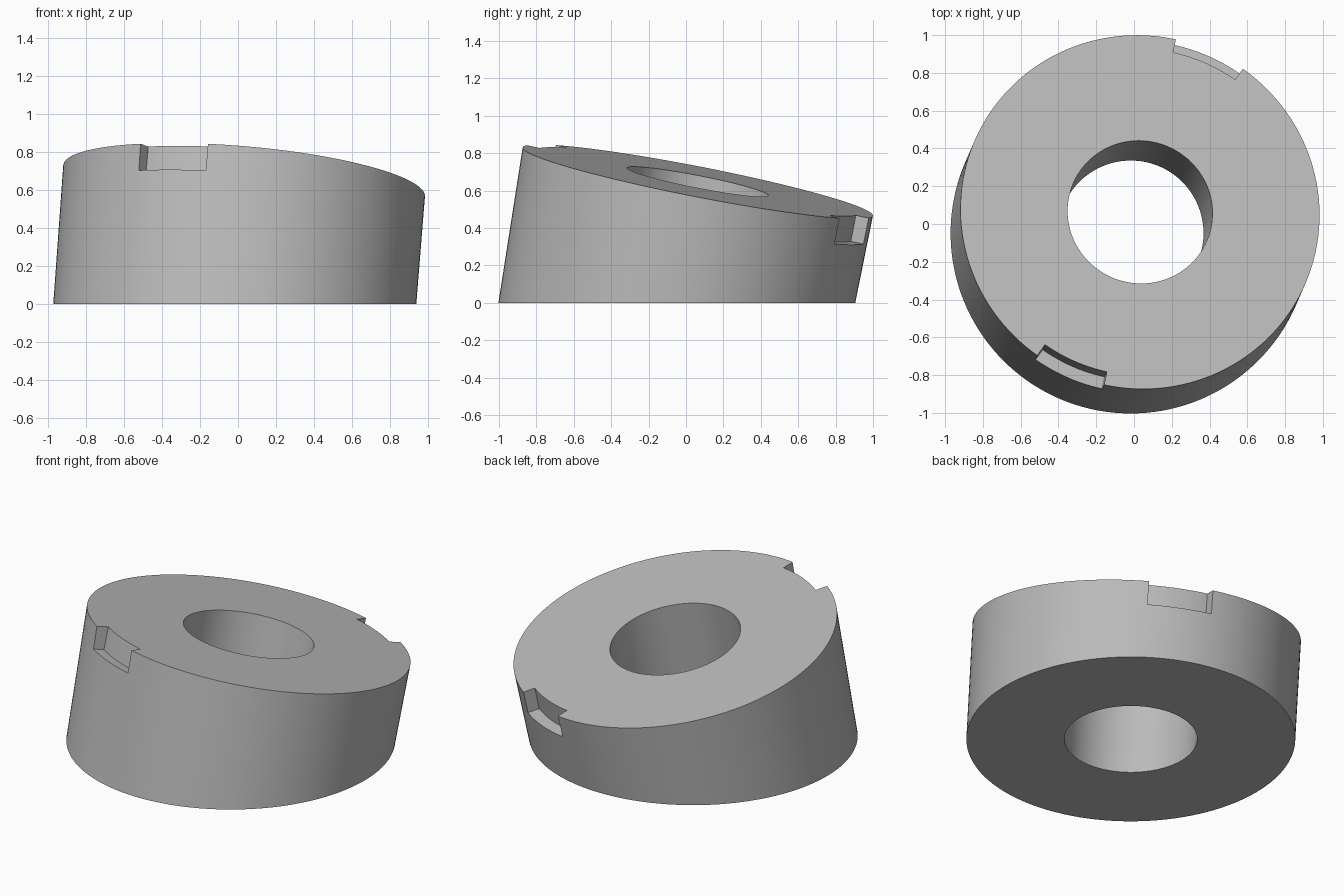
import bpy, bmesh, math
from mathutils import Matrix, Vector

cube = bpy.data.objects.get("Cube")
if cube:
    bpy.data.objects.remove(cube, do_unlink=True)

SEG = 144
R_OUT, R_HOLE, R_NOTCH = 0.954, 0.385, 0.882
NOTCH_DEPTH = 0.142

# Frame of the slanted top face and of the level base
normal = Vector((0.087, 0.195, 1)).normalized()
tilt = Vector((0, 0, 1)).rotation_difference(normal).to_matrix().to_4x4()
top = Matrix.Translation((0.032, 0.063, 0.648)) @ tilt
base = Matrix.Translation((-0.017, -0.049, 0))

grey = bpy.data.materials.new("plain_grey")
grey.use_nodes = True
colour = (0.5, 0.5, 0.5, 1)
grey.diffuse_color = colour
grey.node_tree.nodes["Principled BSDF"].inputs["Base Color"].default_value = colour


def ring(bm, frame, radius, angles, z=0):
    return [bm.verts.new(frame @ Vector((radius * math.cos(a), radius * math.sin(a), z)))
            for a in angles]


def bridge(bm, loops, closed):
    """Skin consecutive rings, the last one back to the first."""
    n = len(loops[0])
    for a, b in zip(loops, loops[1:] + loops[:1]):
        for i in range(n if closed else n - 1):
            j = (i + 1) % n
            bm.faces.new((a[i], a[j], b[j], b[i]))


def make_object(name, bm):
    bmesh.ops.recalc_face_normals(bm, faces=bm.faces)
    mesh = bpy.data.meshes.new(name)
    bm.to_mesh(mesh)
    bm.free()
    mesh.materials.append(grey)
    obj = bpy.data.objects.new(name, mesh)
    bpy.context.collection.objects.link(obj)
    return obj


# Leaning ring body with a through hole
bm = bmesh.new()
turn = [math.tau * i / SEG for i in range(SEG)]
bridge(bm, [ring(bm, base, R_OUT, turn), ring(bm, top, R_OUT, turn),
            ring(bm, top, R_HOLE, turn), ring(bm, base, R_HOLE, turn)], True)
body = make_object("slanted_ring", bm)


# Curved rim notches on opposite sides
def notch_cutter(name, start, end):
    bm = bmesh.new()
    arc = [math.radians(start + (end - start) * i / 12) for i in range(13)]
    loops = [ring(bm, top, r, arc, z) for r, z in
             ((R_NOTCH, -NOTCH_DEPTH), (1.1, -NOTCH_DEPTH), (1.1, 0.1), (R_NOTCH, 0.1))]
    bridge(bm, loops, False)
    for end_index in (0, -1):
        bm.faces.new([loop[end_index] for loop in loops])
    cutter = make_object(name, bm)
    cutter.hide_render = True
    return cutter


bpy.context.view_layer.objects.active = body
for name, start in (("back_notch", 54.6), ("front_notch", 234.6)):
    cutter = notch_cutter(name, start, start + 23.4)
    cut = body.modifiers.new(name, "BOOLEAN")
    cut.operation = "DIFFERENCE"
    cut.solver = "EXACT"
    cut.object = cutter
    bpy.ops.object.modifier_apply(modifier=cut.name)
    bpy.data.objects.remove(cutter, do_unlink=True)

# Smooth walls, crisp rims
bpy.ops.object.select_all(action="DESELECT")
body.select_set(True)
bpy.ops.object.shade_smooth_by_angle(angle=math.radians(30))
